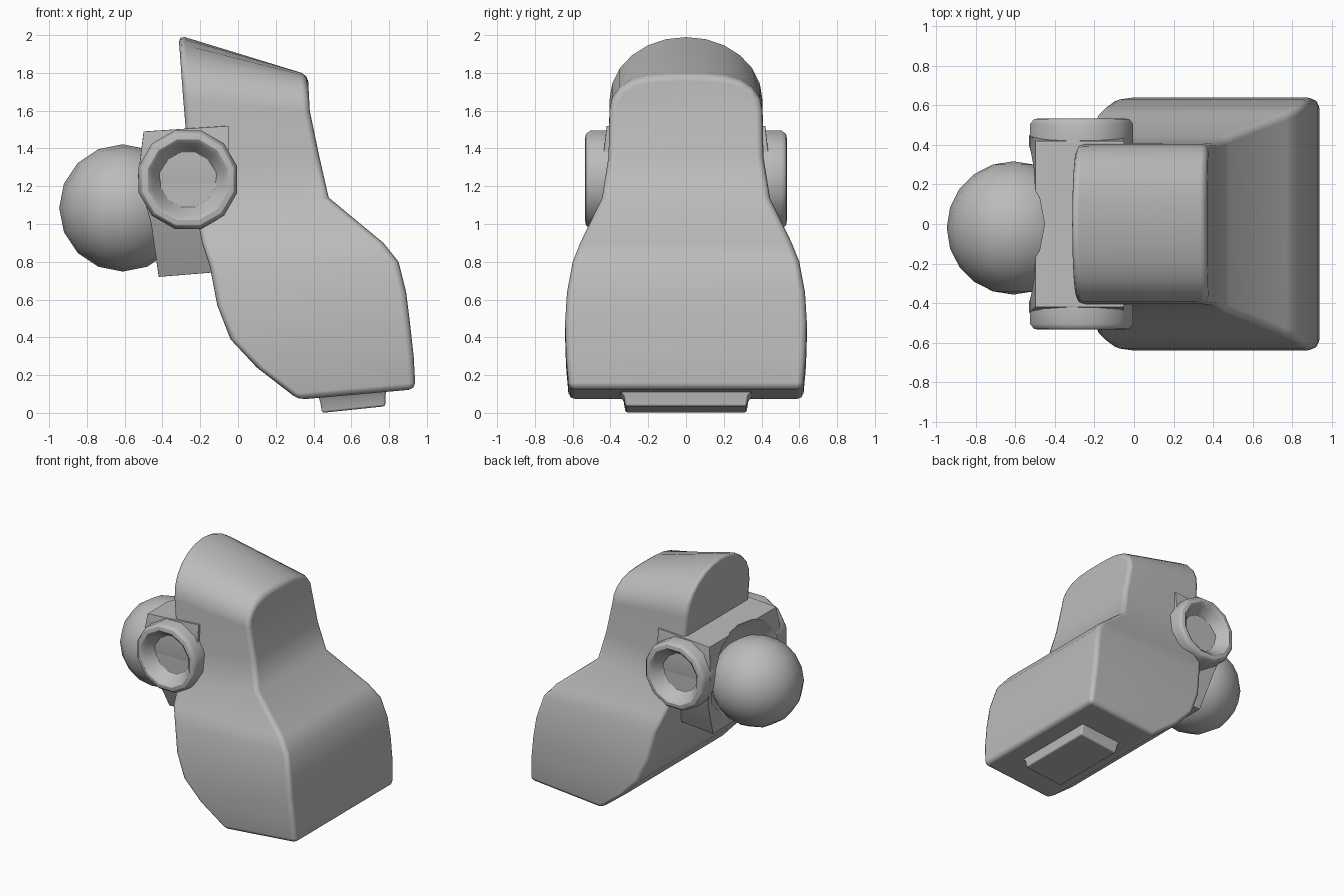
import bpy, bmesh, math
from mathutils import Matrix, Vector

cube = bpy.data.objects.get("Cube")
if cube:
    bpy.data.objects.remove(cube, do_unlink=True)

grey = bpy.data.materials.new("plain grey")
grey.use_nodes = True
grey.diffuse_color = (0.5, 0.5, 0.5, 1)
grey.node_tree.nodes["Principled BSDF"].inputs["Base Color"].default_value = (0.5, 0.5, 0.5, 1)


def finish(name, bm, bevel=0.0, cutter=None, segments=2):
    """Turn a bmesh into a smooth shaded object with optional cut and bevel."""
    bmesh.ops.recalc_face_normals(bm, faces=bm.faces)
    for f in bm.faces:
        f.smooth = True
    me = bpy.data.meshes.new(name)
    bm.to_mesh(me)
    bm.free()
    me.materials.append(grey)
    ob = bpy.data.objects.new(name, me)
    bpy.context.collection.objects.link(ob)
    if cutter:
        cut = ob.modifiers.new("socket cut", 'BOOLEAN')
        cut.operation = 'DIFFERENCE'
        cut.object = cutter
        cut.solver = 'EXACT'
    if bevel:
        b = ob.modifiers.new("soft edges", 'BEVEL')
        b.width = bevel
        b.segments = segments
        b.limit_method = 'ANGLE'
        b.angle_limit = math.radians(40)
        ob.modifiers.new("even shading", 'WEIGHTED_NORMAL')
    return ob


def loft(bm, rings):
    """Skin equal-length closed rings, returning the vertex rings."""
    vs = [[bm.verts.new(p) for p in r] for r in rings]
    for a, b in zip(vs, vs[1:]):
        n = len(a)
        for i in range(n):
            j = (i + 1) % n
            bm.faces.new((a[i], a[j], b[j], b[i]))
    return vs


def rect(xl, zl, xr, zr, hw):
    return [(xl, -hw, zl), (xr, -hw, zr), (xr, hw, zr), (xl, hw, zl)]


# Body: slanted sections, from the foot up to the neck
sections = [
    (0.32, 0.07, 0.94, 0.125, 0.62), (0.10, 0.24, 0.93, 0.30, 0.635),
    (-0.04, 0.39, 0.91, 0.48, 0.64), (-0.11, 0.57, 0.89, 0.64, 0.63),
    (-0.15, 0.78, 0.85, 0.80, 0.60), (-0.19, 0.90, 0.77, 0.90, 0.56),
    (-0.22, 1.05, 0.48, 1.14, 0.445), (-0.26, 1.30, 0.43, 1.36, 0.41),
    (-0.29, 1.66, 0.38, 1.60, 0.405),
]
bm = bmesh.new()
rings = loft(bm, [rect(*s) for s in sections])
bm.faces.new(rings[0])

# Arched head: round at one end, flatter at the other
top = rings[-1]
left, right = [top[0]], [top[1]]
steps = 12
for i in range(1, steps):
    c = -math.cos(math.pi * i / steps)
    h = math.sqrt(1 - c * c)
    flat = math.sqrt(1 - abs(c) ** 3.5)
    left.append(bm.verts.new((-0.29 - 0.025 * h, 0.405 * c, 1.66 + 0.34 * h)))
    right.append(bm.verts.new((0.38 - 0.01 * flat, 0.405 * c, 1.60 + 0.19 * flat)))
left.append(top[3])
right.append(top[2])
for i in range(steps):
    bm.faces.new((left[i], right[i], right[i + 1], left[i + 1]))
bm.faces.new(left)
bm.faces.new(right)
finish("body", bm, 0.035)

# Hidden cutter that hollows the socket
bm = bmesh.new()
bmesh.ops.create_uvsphere(bm, u_segments=16, v_segments=10, radius=0.5,
                          matrix=Matrix.Translation((-0.8, 0, 1.14)))
cutter = finish("socket_cutter", bm)
cutter.hide_render = True
cutter.hide_viewport = True
cutter.display_type = 'WIRE'

# Socket block: narrows toward the bottom
bm = bmesh.new()
rings = loft(bm, [rect(-0.42, 0.72, -0.05, 0.75, 0.26), rect(-0.46, 1.0, -0.05, 1.0, 0.38),
                  rect(-0.53, 1.25, -0.05, 1.25, 0.45), rect(-0.50, 1.49, -0.05, 1.52, 0.42)])
bm.faces.new(rings[0])
bm.faces.new(rings[-1])
finish("socket_block", bm, 0.02, cutter)

# Pivot hub: lathed along y, with a dish at both ends
half = [(0.42, 0.27), (0.505, 0.27), (0.53, 0.25), (0.535, 0.22), (0.515, 0.195), (0.44, 0.15)]
profile = [(-y, r) for y, r in reversed(half)] + half
bm = bmesh.new()
sides = 12
turn = [2 * math.pi * (k + 0.5) / sides for k in range(sides)]
rings = loft(bm, [[(-0.265 + r * math.cos(a), y, 1.235 + r * math.sin(a)) for a in turn]
                  for y, r in profile])
bm.faces.new(rings[0])
bm.faces.new(rings[-1])
finish("pivot_hub", bm, 0.012, cutter)

# Ball
bm = bmesh.new()
bmesh.ops.create_uvsphere(bm, u_segments=16, v_segments=10, radius=0.337,
                          matrix=Matrix.Translation((-0.61, -0.02, 1.085))
                          @ Matrix.Rotation(math.pi / 2, 4, 'X'))
finish("ball", bm)

# Foot peg: tilted with the body's base, flared where they meet
bm = bmesh.new()
rings = loft(bm, [rect(0.445, 0.0, 0.78, 0.035, 0.32), rect(0.435, 0.06, 0.78, 0.09, 0.33),
                  rect(0.42, 0.10, 0.79, 0.13, 0.36)])
bm.faces.new(rings[0])
bm.faces.new(rings[-1])
finish("foot_peg", bm, 0.012)
